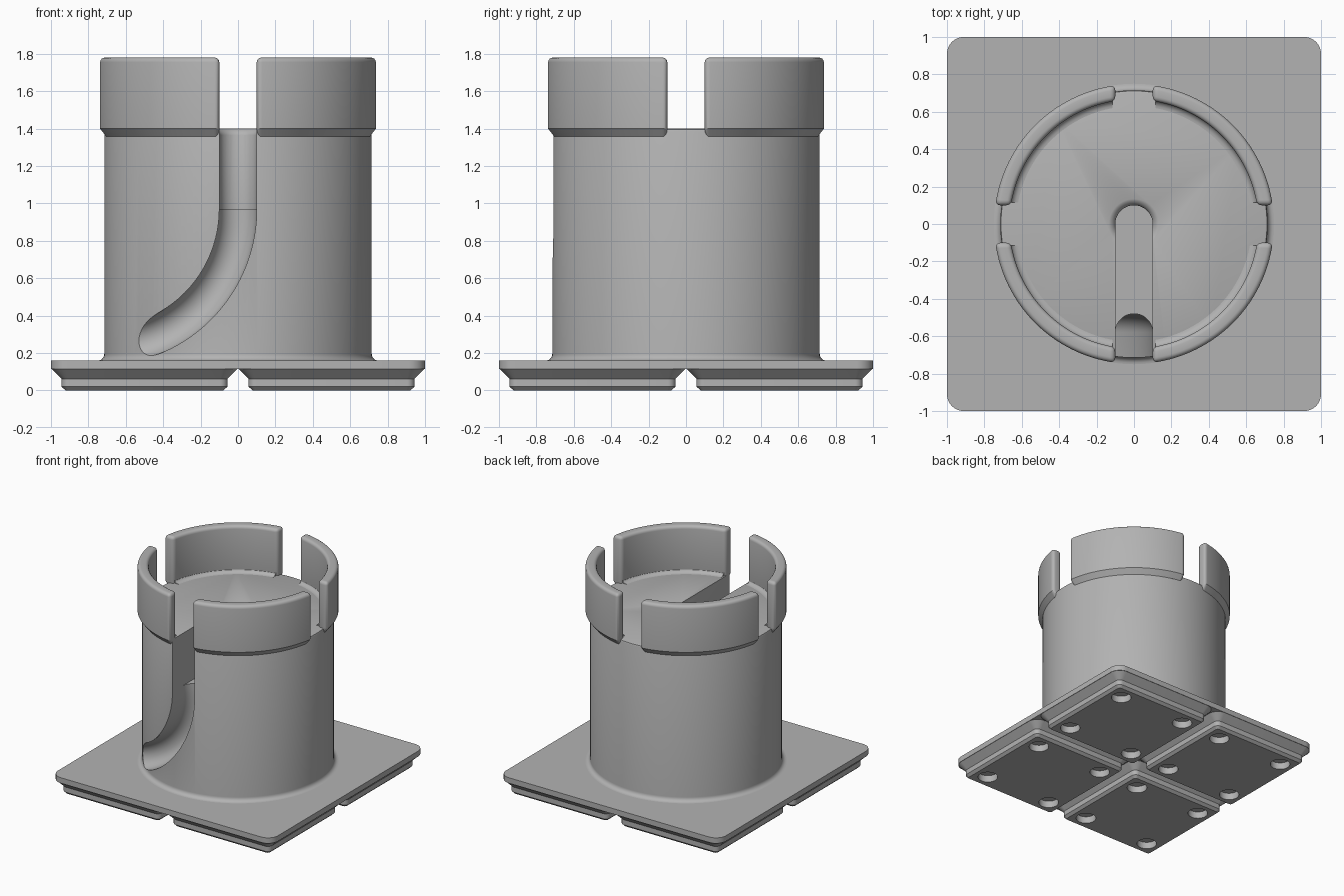
import bpy, bmesh
from math import sin, cos, pi, asin, radians

cube = bpy.data.objects.get("Cube")
if cube:
    bpy.data.objects.remove(cube, do_unlink=True)

grey = bpy.data.materials.new("plain grey")
grey.use_nodes = True
grey.diffuse_color = (0.45, 0.45, 0.45, 1)
grey.node_tree.nodes["Principled BSDF"].inputs["Base Color"].default_value = grey.diffuse_color


def loft(name, rings):
    """Skin closed rings of equal length and cap both ends."""
    bm = bmesh.new()
    loops = [[bm.verts.new(p) for p in ring] for ring in rings]
    n = len(loops[0])
    for a, b in zip(loops, loops[1:]):
        for i in range(n):
            j = (i + 1) % n
            bm.faces.new((a[i], a[j], b[j], b[i]))
    bm.faces.new(loops[0])
    bm.faces.new(loops[-1])
    bmesh.ops.recalc_face_normals(bm, faces=bm.faces)
    mesh = bpy.data.meshes.new(name)
    bm.to_mesh(mesh)
    bm.free()
    mesh.materials.append(grey)
    ob = bpy.data.objects.new(name, mesh)
    bpy.context.collection.objects.link(ob)
    return ob


def circle(r, z, cx=0, cy=0, n=128):
    return [(cx + r * cos(2 * pi * i / n), cy + r * sin(2 * pi * i / n), z) for i in range(n)]


def rounded_square(half, r, z, cx=0, cy=0, steps=8):
    pts = []
    for q in range(4):
        for s in range(steps + 1):
            a = pi / 2 * (q + s / steps)
            sx = 1 if q in (0, 3) else -1
            sy = 1 if q < 2 else -1
            pts.append((cx + sx * (half - r) + r * cos(a), cy + sy * (half - r) + r * sin(a), z))
    return pts


def activate(ob):
    bpy.ops.object.select_all(action="DESELECT")
    ob.select_set(True)
    bpy.context.view_layer.objects.active = ob


def cut(ob, cutter):
    mod = ob.modifiers.new("cut", "BOOLEAN")
    mod.operation = "DIFFERENCE"
    mod.solver = "EXACT"
    mod.object = cutter
    activate(ob)
    bpy.ops.object.modifier_apply(modifier=mod.name)
    bpy.data.objects.remove(cutter, do_unlink=True)


def smooth(ob):
    activate(ob)
    bpy.ops.object.shade_smooth_by_angle(angle=radians(30))


# Base plate
smooth(loft("base_plate", [rounded_square(1, 0.09, z) for z in (0.115, 0.16)]))

# Four stepped feet, each with four round recesses underneath
for cx in (-0.5, 0.5):
    for cy in (-0.5, 0.5):
        steps = [(0.422, 0.02, 0), (0.443, 0.04, 0.02), (0.443, 0.04, 0.062), (0.5, 0.09, 0.118)]
        foot = loft("foot", [rounded_square(h, r, z, cx, cy) for h, r, z in steps])
        for dx in (-0.31, 0.31):
            for dy in (-0.31, 0.31):
                cut(foot, loft("recess_cutter", [circle(0.077, z, cx + dx, cy + dy, 32)
                                                 for z in (-0.1, 0.057)]))
        smooth(foot)

# Cylindrical body with a fillet at its foot
flare = [(0.75 - 0.035 * sin(a), 0.195 - 0.035 * cos(a)) for a in (pi / 12 * k for k in range(7))]
profile = [(0.75, 0.13)] + flare + [(0.715, 1.385), (0.711, 1.396), (0.70, 1.4)]
body = loft("body", [circle(r, z) for r, z in profile])


# Slot across the deck, rounded at the centre and open at the front
def slot_outline(y_centre, half=0.1, steps=24):
    arc = [(half * cos(pi * i / steps), y_centre + half * sin(pi * i / steps)) for i in range(steps + 1)]
    return arc + [(-half, -1), (half, -1)]


cut(body, loft("slot_cutter", [[(x, y, z) for x, y in slot_outline(0)] for z in (0.97, 1.6)]))

# Curved groove that leaves the slot and runs down to the right side
BEND, TOP = 0.735, 0.97
section = slot_outline(-0.58)
sweep = [[(u, y, TOP + 0.05) for u, y in section]]
for k in range(41):
    t = pi / 2 * k / 40
    sweep.append([(-BEND + (BEND + u) * cos(t), y, TOP - (BEND + u) * sin(t)) for u, y in section])
cut(body, loft("groove_cutter", sweep))

# Rounded lip around the inner end of the slot
lip = [(0.148 - 0.05 * cos(a), 1.352 + 0.05 * sin(a)) for a in (pi / 12 * k for k in range(7))]
cut(body, loft("lip_cutter", [circle(r, z, n=64) for r, z in lip + [(0.148, 1.5)]]))
smooth(body)


# Rim segments, separated by four parallel-sided gaps
def arc_part(name, outline, quarter, gap, steps=32):
    rings = []
    for k in range(steps + 1):
        ring = []
        for r, z in outline:
            end = asin(gap / r)
            a = quarter * pi / 2 + end + (pi / 2 - 2 * end) * k / steps
            ring.append((r * cos(a), r * sin(a), z))
        rings.append(ring)
    return loft(name, rings)


wall = [(0.66, 1.36), (0.715, 1.357), (0.748, 1.4), (0.748, 1.78), (0.665, 1.78)]
wall[0] = (0.665, 1.357)
cove = [(0.63 + 0.04 * sin(a), 1.44 - 0.04 * cos(a)) for a in (pi / 12 * k for k in range(7))]
for q in range(4):
    segment = arc_part("rim_segment", wall, q, 0.1)
    bevel = segment.modifiers.new("round", "BEVEL")
    bevel.width = 0.025
    bevel.segments = 4
    bevel.limit_method = "ANGLE"
    bevel.angle_limit = radians(60)
    activate(segment)
    bpy.ops.object.modifier_apply(modifier=bevel.name)
    smooth(segment)
    smooth(arc_part("rim_fillet", cove + [(0.68, 1.39), (0.63, 1.39)], q, 0.115))
